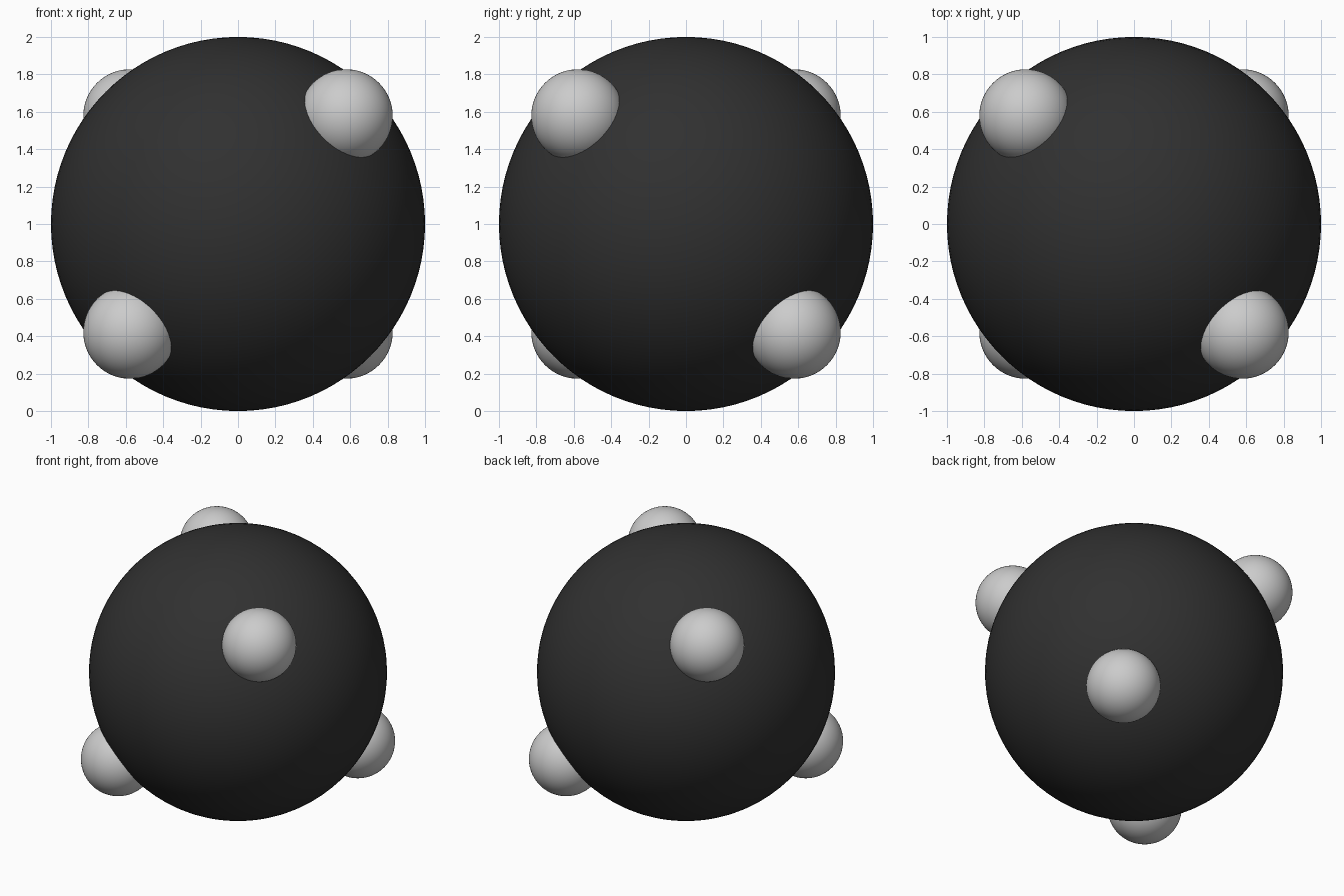
import bpy
from mathutils import Vector

if "Cube" in bpy.data.objects:
    bpy.data.objects.remove(bpy.data.objects["Cube"])

CENTRE = Vector((0, 0, 1))


def ball(name, location, radius, segments, rings):
    bpy.ops.mesh.primitive_uv_sphere_add(
        segments=segments, ring_count=rings, radius=radius, location=location)
    obj = bpy.context.object
    obj.name = name
    bpy.ops.object.shade_smooth()
    return obj


# Large dark central ball
dark = bpy.data.materials.new("dark")
dark.diffuse_color = (0.03, 0.03, 0.03, 1)
dark.use_nodes = True
dark.node_tree.nodes["Principled BSDF"].inputs["Base Color"].default_value = dark.diffuse_color
core = ball("central_ball", CENTRE, 1.0, 96, 48)
core.data.materials.append(dark)

# Four small balls centred on the surface, at tetrahedron corners
corners = [(1, -1, 1), (-1, 1, 1), (-1, -1, -1), (1, 1, -1)]
for i, corner in enumerate(corners, 1):
    ball(f"small_ball_{i}", CENTRE + Vector(corner).normalized(), 0.25, 64, 32)
